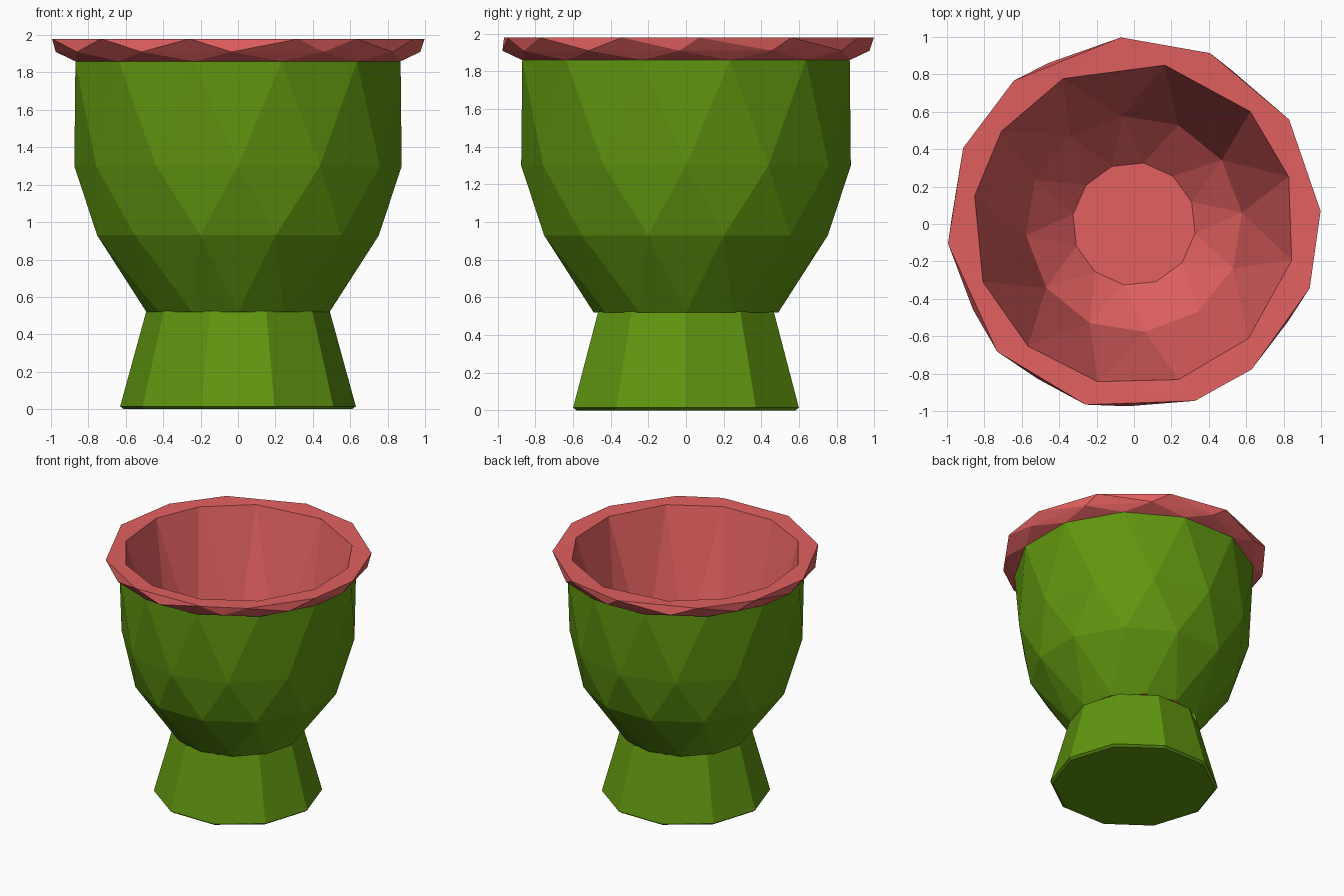
import bpy, bmesh, math

if "Cube" in bpy.data.objects:
    bpy.data.objects.remove(bpy.data.objects["Cube"])


def material(name, rgb):
    m = bpy.data.materials.new(name)
    m.diffuse_color = (*rgb, 1.0)
    m.use_nodes = True
    m.node_tree.nodes["Principled BSDF"].inputs["Base Color"].default_value = m.diffuse_color
    return m


green = material("leaf green", (0.117, 0.305, 0.005))
red = material("soft red", (0.76, 0.117, 0.117))


def spaced(start, count=12):
    return [start + 360 / count * i for i in range(count)]


def shell(name, rings, mat, zigzag=True, cap_first=False, cap_last=False):
    """Skin rings of (radius, z, angles); zigzag joins half-step rotated rings."""
    bm = bmesh.new()
    loops = [[bm.verts.new((r * math.cos(math.radians(a)), r * math.sin(math.radians(a)), z))
              for a in angles] for r, z, angles in rings]
    for a, b in zip(loops, loops[1:]):
        n = len(a)
        for i in range(n):
            j = (i + 1) % n
            if zigzag:
                bm.faces.new((a[i], b[i], a[j]))
                bm.faces.new((a[j], b[i], b[j]))
            else:
                bm.faces.new((a[i], b[i], b[j], a[j]))
    if cap_first:
        bm.faces.new(loops[0])
    if cap_last:
        bm.faces.new(loops[-1][::-1])
    mesh = bpy.data.meshes.new(name)
    bm.to_mesh(mesh)
    bm.free()
    mesh.materials.append(mat)
    obj = bpy.data.objects.new(name, mesh)
    bpy.context.collection.objects.link(obj)
    return obj


# Slightly uneven corners of the lip, seen from above
inner_lip = [-159, -131, -103, -74, -45, -13, 17, 44, 79, 116, 145, 170]
outer_lip = [-137, -105, -71, -51, -20, 4, 34, 66, 94, 130, 156, 186]

# Red lining and flared rim, from the inner floor up, over and down
shell("lining_and_rim", [
    (0.33, 0.66, spaced(-189)),
    (0.58, 0.91, spaced(-174)),
    (0.865, 1.975, inner_lip),
    (1.0, 1.98, outer_lip),
    (0.975, 1.91, spaced(-122)),
    (0.90, 1.86, spaced(-105)),
], red, cap_first=True)

# Green faceted bowl
shell("bowl", [
    (0.90, 1.86, spaced(-105)),
    (0.875, 1.30, spaced(-90)),
    (0.78, 0.93, spaced(-75)),
    (0.49, 0.52, spaced(-60)),
], green)

# Green ten-sided foot
shell("foot", [
    (0.49, 0.525, spaced(0, 10)),
    (0.63, 0.015, spaced(0, 10)),
    (0.61, 0.0, spaced(0, 10)),
], green, zigzag=False, cap_last=True)
